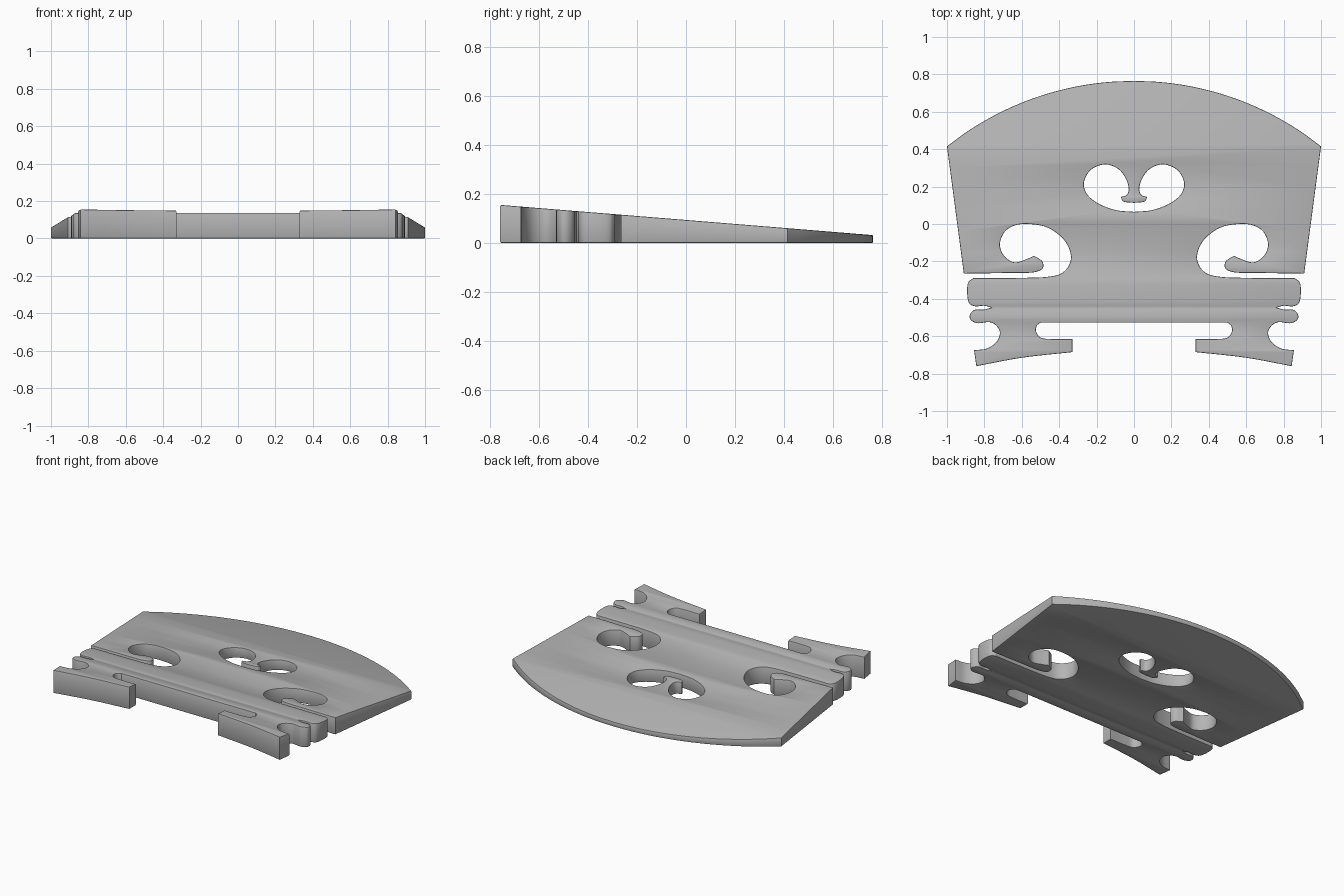
import bpy
import bmesh
import math
from mathutils import Vector

default_cube = bpy.data.objects.get("Cube")
if default_cube:
    bpy.data.objects.remove(default_cube, do_unlink=True)


def smooth_path(points, steps=6):
    """Rounded path through the points, leaving out the last point."""
    pts = [Vector(p) for p in points]
    pts = [pts[0] * 2 - pts[1]] + pts + [pts[-1] * 2 - pts[-2]]
    path = []
    for a, b, c, d in zip(pts, pts[1:], pts[2:], pts[3:]):
        # centripetal knots keep tight bends free of loops
        t1 = (b - a).length ** 0.5
        t2 = t1 + (c - b).length ** 0.5
        t3 = t2 + (d - c).length ** 0.5
        for i in range(steps):
            t = t1 + (t2 - t1) * i / steps
            p = a.lerp(b, t / t1)
            q = b.lerp(c, (t - t1) / (t2 - t1))
            r = c.lerp(d, (t - t2) / (t3 - t2))
            u = p.lerp(q, t / t2)
            v = q.lerp(r, (t - t1) / (t3 - t1))
            path.append(u.lerp(v, (t - t1) / (t2 - t1)))
    return path


def mirrored_loop(sections, end):
    """Join sections of the left half, then add the right half."""
    half = []
    for section, following in zip(sections, sections[1:] + [[end]]):
        half += smooth_path(section + [following[0]])
    half.append(Vector(end))
    return half + [Vector((-p.x, p.y)) for p in reversed(half[1:-1])]


# Crown: circular arc from the centre to the shoulder corner
radius, crown_top, shoulder = 1.604, 0.765, math.asin(1 / 1.604)
crown = [(radius * math.sin(shoulder * i / 8),
          crown_top - radius * (1 - math.cos(shoulder * i / 8))) for i in range(8)]

side = [(1, .415)]
wing_bottom = [(.91, -.265), (.7, -.262), (.52, -.255), (.487, -.235), (.49, -.2)]
kidney_opening = [(.535, -.17), (.58, -.19), (.64, -.205), (.695, -.17), (.717, -.11),
                  (.69, -.04), (.635, -.007), (.565, 0), (.46, -.02), (.37, -.09),
                  (.337, -.17), (.35, -.225), (.39, -.265), (.46, -.282), (.6, -.288)]
waist_block = [(.86, -.29), (.885, -.31), (.892, -.37), (.88, -.425), (.85, -.44), (.8, -.437)]
ankle_finger = [(.763, -.447), (.8, -.457), (.855, -.46), (.877, -.485), (.875, -.51),
                (.84, -.53), (.77, -.525), (.735, -.545), (.717, -.58), (.735, -.63),
                (.785, -.665)]
foot_outer = [(.855, -.675)]
foot_sole = [(.843, -.76), (.6, -.715)]
foot_inner = [(.33, -.685)]
foot_notch = [(.33, -.615), (.44, -.615), (.5, -.607), (.523, -.575), (.52, -.545)]
arch = [(.5, -.527)]
outline = mirrored_loop([crown, side, wing_bottom, kidney_opening, waist_block,
                         ankle_finger, foot_outer, foot_sole, foot_inner,
                         foot_notch, arch], (0, -.527))

# Heart opening with its hanging stem
heart_lobe = [(0, .065), (.1, .075), (.2, .115), (.255, .165), (.268, .22), (.24, .28),
              (.195, .31), (.145, .318), (.085, .295), (.045, .245), (.028, .185),
              (.04, .155)]
stem_foot = [(.07, .145), (.06, .122)]
heart = mirrored_loop([heart_lobe, stem_foot], (0, .113))

# Filled plate with softened rims
EDGE = 0.005
curve = bpy.data.curves.new("bridge_profile", "CURVE")
curve.dimensions = "2D"
curve.fill_mode = "BOTH"
curve.extrude = 0.5 - EDGE
curve.bevel_depth = EDGE
curve.bevel_resolution = 1
curve.offset = -EDGE
for loop in (outline, heart):
    spline = curve.splines.new("POLY")
    spline.points.add(len(loop) - 1)
    for point, p in zip(spline.points, loop):
        point.co = (p.x, p.y, 0, 1)
    spline.use_cyclic_u = True

profile = bpy.data.objects.new("bridge_profile", curve)
bpy.context.collection.objects.link(profile)
bpy.context.view_layer.update()
mesh = bpy.data.meshes.new_from_object(
    profile.evaluated_get(bpy.context.evaluated_depsgraph_get()))
bpy.data.objects.remove(profile, do_unlink=True)
mesh.name = "bridge_plate"

# Taper the thickness from the feet to the crown, keeping the underside flat
bm = bmesh.new()
bm.from_mesh(mesh)
bmesh.ops.remove_doubles(bm, verts=bm.verts, dist=0.0002)
for v in bm.verts:
    thickness = 0.094 - 0.081 * v.co.y
    from_rim = 0.5 - abs(v.co.z)
    v.co.z = from_rim if v.co.z < 0 else thickness - from_rim
bmesh.ops.recalc_face_normals(bm, faces=bm.faces)
bm.to_mesh(mesh)
bm.free()

plate = bpy.data.objects.new("bridge_plate", mesh)
bpy.context.collection.objects.link(plate)

# Plain grey
grey = bpy.data.materials.new("plain_grey")
grey.use_nodes = True
colour = (0.46, 0.46, 0.46, 1)
grey.diffuse_color = colour
grey.node_tree.nodes["Principled BSDF"].inputs["Base Color"].default_value = colour
mesh.materials.clear()
mesh.materials.append(grey)

bpy.context.view_layer.objects.active = plate
plate.select_set(True)
bpy.ops.object.shade_smooth_by_angle(angle=math.radians(30))
